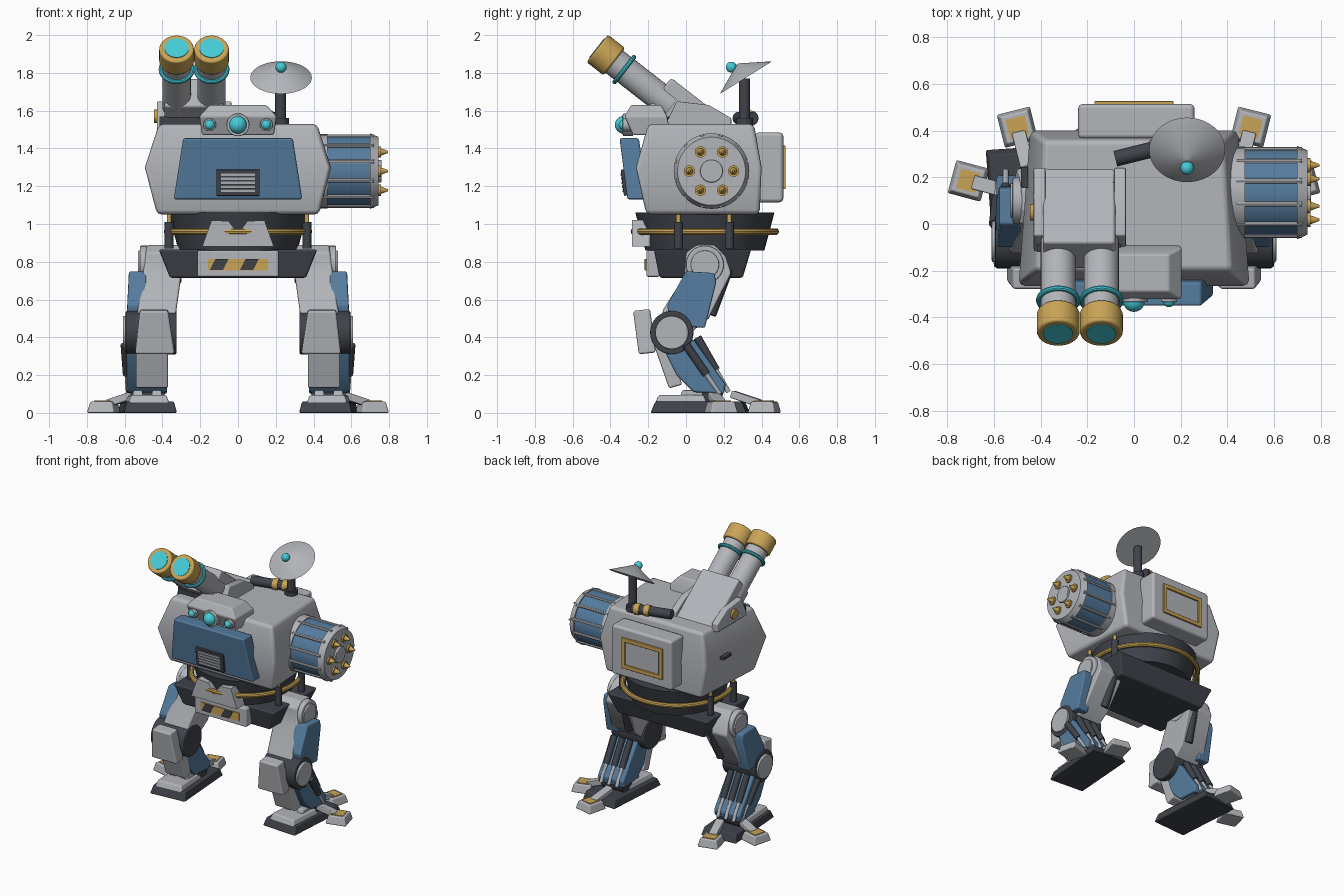
import bpy, bmesh, math
from mathutils import Vector, Matrix

cube = bpy.data.objects.get("Cube")
if cube:
    bpy.data.objects.remove(cube)


def material(name, rgb):
    m = bpy.data.materials.new(name)
    m.use_nodes = True
    m.diffuse_color = (*rgb, 1)
    node = next(n for n in m.node_tree.nodes if n.type == 'BSDF_PRINCIPLED')
    node.inputs["Base Color"].default_value = (*rgb, 1)
    return m


GREY = material("light grey armour", (0.45, 0.46, 0.49))
BLUE = material("steel blue", (0.09, 0.2, 0.34))
DARK = material("dark metal", (0.05, 0.055, 0.068))
GOLD = material("gold trim", (0.58, 0.37, 0.09))
TEAL = material("teal glow", (0.06, 0.6, 0.68))


def finish(name, bm, mat, mirror=False, bevel=0.0):
    """Turn a bmesh in world space into an object."""
    bmesh.ops.recalc_face_normals(bm, faces=bm.faces)
    me = bpy.data.meshes.new(name)
    bm.to_mesh(me)
    bm.free()
    me.materials.append(mat)
    for p in me.polygons:
        p.use_smooth = True
    me.set_sharp_from_angle(angle=math.radians(32))
    ob = bpy.data.objects.new(name, me)
    bpy.context.collection.objects.link(ob)
    if mirror:
        ob.modifiers.new("mirror", 'MIRROR').use_mirror_merge = False
    if bevel:
        b = ob.modifiers.new("bevel", 'BEVEL')
        b.width, b.segments, b.harden_normals = bevel, 2, True
    return ob


def loft(name, rings, mat, mirror=False, bevel=0.0):
    bm = bmesh.new()
    rows = [[bm.verts.new(p) for p in ring] for ring in rings]
    for a, b in zip(rows, rows[1:]):
        for i in range(len(a)):
            j = (i + 1) % len(a)
            bm.faces.new((a[i], a[j], b[j], b[i]))
    bm.faces.new(rows[0])
    bm.faces.new(rows[-1])
    return finish(name, bm, mat, mirror, bevel)


def rect(hx, y0, y1, z, back=1.0):
    return [(-hx, y0, z), (hx, y0, z), (hx * back, y1, z), (-hx * back, y1, z)]


def prism(name, pts, lo, hi, mat, axis='x', lean=0.0, mirror=False, bevel=0.0):
    """Extrude a side (y, z) or front (x, z) profile; lean pushes x outward lower down."""
    def place(p, d):
        return (d + lean * (0.8 - p[1]), p[0], p[1]) if axis == 'x' else (p[0], d, p[1])
    return loft(name, [[place(p, d) for p in pts] for d in (lo, hi)], mat, mirror, bevel)


def block(name, loc, size, mat, rx=0.0, rz=0.0, taper=1.0, mirror=False, bevel=0.0):
    bm = bmesh.new()
    bmesh.ops.create_cube(bm, size=1)
    for v in bm.verts:
        if v.co.z > 0:
            v.co.x *= taper
            v.co.y *= taper
    m = Matrix.Rotation(math.radians(rz), 4, 'Z') @ Matrix.Rotation(math.radians(rx), 4, 'X')
    bm.transform(Matrix.Translation(loc) @ m @ Matrix.Diagonal((*size, 1)))
    return finish(name, bm, mat, mirror, bevel)


def tube(name, p0, p1, r, mat, r2=None, mirror=False, bevel=0.0, n=32):
    a, b = Vector(p0), Vector(p1)
    bm = bmesh.new()
    bmesh.ops.create_cone(bm, cap_ends=True, segments=n, radius1=r,
                          radius2=r if r2 is None else r2, depth=(b - a).length)
    q = Vector((0, 0, 1)).rotation_difference(b - a).to_matrix().to_4x4()
    bm.transform(Matrix.Translation((a + b) / 2) @ q)
    return finish(name, bm, mat, mirror, bevel)


def ball(name, loc, r, mat):
    bm = bmesh.new()
    bmesh.ops.create_uvsphere(bm, u_segments=24, v_segments=12, radius=r)
    bm.transform(Matrix.Translation(loc))
    return finish(name, bm, mat)


def torus(name, loc, axis, major, minor, mat, n=48, k=10):
    q = Vector((0, 0, 1)).rotation_difference(Vector(axis))
    bm = bmesh.new()
    rows = []
    for i in range(n):
        a = math.tau * i / n
        row = []
        for j in range(k):
            t = math.tau * j / k
            r = major + minor * math.cos(t)
            p = Vector((r * math.cos(a), r * math.sin(a), minor * math.sin(t)))
            row.append(bm.verts.new(Vector(loc) + q @ p))
        rows.append(row)
    for i in range(n):
        a, b = rows[i], rows[(i + 1) % n]
        for j in range(k):
            bm.faces.new((a[j], b[j], b[(j + 1) % k], a[(j + 1) % k]))
    return finish(name, bm, mat)


# Hull and rear pack
loft("hull", [rect(.43, -.21, .39, 1.05, .92), rect(.495, -.265, .40, 1.3, .9),
              rect(.42, -.2, .36, 1.53, .92)], GREY, bevel=.025)
block("rear_pack", (.01, .44, 1.3), (.5, .15, .37), GREY, bevel=.02)
for s in (-1, 1):
    block("rear_frame_side", (.155 * s, .517, 1.3), (.03, .02, .22), GOLD, bevel=.005)
    block("rear_frame_bar", (0, .517, 1.3 + .1 * s), (.34, .02, .03), GOLD, bevel=.005)
block("side_slot", (-.47, .2, 1.32), (.03, .09, .02), DARK)

# Front visor with vent
loft("visor", [rect(.34, -.31, -.2, 1.13), rect(.29, -.352, -.25, 1.455)], BLUE, bevel=.012)
block("vent_frame", (0, -.322, 1.22), (.23, .03, .14), DARK, rx=7, bevel=.005)
for i in range(5):
    z = 1.178 + .021 * i
    block("vent_slat", (0, -.331 - .12 * (z - 1.22), z), (.18, .02, .014), GREY, rx=7)

# Sensor head
loft("head", [rect(.19, -.28, -.08, 1.47), rect(.205, -.325, -.1, 1.57),
              rect(.15, -.29, -.13, 1.63)], GREY, bevel=.01)
for x, r in ((-.15, .034), (0, .06), (.15, .034)):
    tube("eye_rim", (x, -.28, 1.525), (x, -.335, 1.525), r, GREY, bevel=.006)
    ball("eye", (x, -.33, 1.525), r * .78, TEAL)

# Twin launcher tilted upward
angle = math.radians(38)
aim = Vector((0, -math.cos(angle), math.sin(angle)))
block("launcher_box", (-.235, .06, 1.545), (.31, .5, .19), GREY, rx=-38, bevel=.015)
for x in (-.405, -.06):
    prism("launcher_bracket", [(-.12, 1.5), (.24, 1.5), (.24, 1.56), (.12, 1.63), (-.05, 1.65)],
          x - .025, x + .025, GREY, bevel=.008)
tube("launcher_bolt", (-.42, .05, 1.57), (-.445, .05, 1.57), .035, GOLD)
block("launcher_base", (-.235, .03, 1.54), (.36, .3, .06), DARK)
for x in (-.325, -.14):
    tip = Vector((x, -.47, 1.93))
    tube("barrel", tip - aim * .5, tip - aim * .08, .075, GREY)
    tube("muzzle", tip - aim * .115, tip, .092, GOLD, bevel=.012)
    tube("muzzle_lens", tip - aim * .01, tip + aim * .004, .064, TEAL)
    torus("barrel_ring", tip - aim * .182, aim, .083, .012, TEAL)

# Dish antenna
tube("mast", (.225, .31, 1.5), (.225, .31, 1.77), .03, DARK)
tube("mast_foot", (.225, .31, 1.51), (.225, .31, 1.56), .045, DARK)
up = Vector((0, -.53, .85)).normalized()
rim = Vector((.228, .318, 1.775))
tube("dish", rim, rim + up * .085, .163, GREY, r2=.006, n=40)
ball("dish_tip", (.228, .24, 1.83), .029, TEAL)

# Roof canister with bands
c0, c1 = Vector((-.08, .28, 1.56)), Vector((.2, .35, 1.56))
tube("canister", c0, c1, .034, DARK)
for t in (.55, .8):
    tube("canister_band", c0.lerp(c1, t), c0.lerp(c1, t + .13), .04, GOLD)

# Rotary drum on the left flank
cy, cz = .135, 1.28
tube("drum", (.38, cy, cz), (.71, cy, cz), .19, BLUE, n=48)
tube("drum_cap", (.70, cy, cz), (.745, cy, cz), .2, GREY, r2=.18, n=48)
tube("drum_collar", (.38, cy, cz), (.475, cy, cz), .197, GREY, n=48)
tube("drum_hub", (.74, cy, cz), (.76, cy, cz), .06, GREY, bevel=.006)
for i in range(12):
    a = math.tau * (i + .5) / 12
    y, z = cy + .19 * math.cos(a), cz + .19 * math.sin(a)
    tube("drum_rib", (.44, y, z), (.72, y, z), .011, GREY, n=8)
for i in range(6):
    a = math.tau * i / 6
    y, z = cy + .117 * math.cos(a), cz + .117 * math.sin(a)
    tube("spike_base", (.74, y, z), (.757, y, z), .03, GOLD, n=20)
    tube("spike", (.755, y, z), (.795, y, z), .02, GOLD, r2=.005, n=16)

# Waist turntable, rail and pins
tube("waist", (0, .1, .86), (0, .1, 1.06), .315, DARK, r2=.368, n=48)
torus("waist_rail", (0, .1, .96), (0, 0, 1), .375, .018, GOLD)
for y in (-.04, .23):
    tube("rail_pin", (.365, y, .87), (.365, y, 1.01), .024, DARK, mirror=True)
    tube("rail_pin_tip", (.365, y, 1.01), (.365, y, 1.1), .012, GOLD, mirror=True)
prism("waist_guard", [(0, .88), (.19, .88), (.14, 1.02), (.05, 1.015), (0, .95)],
      -.285, -.19, GREY, 'y', mirror=True)

# Pelvis and hazard plate
loft("pelvis", [rect(.36, -.14, .3, .715), rect(.42, -.17, .345, .865)], DARK, bevel=.012)
block("pelvis_plate", (0, -.175, .79), (.43, .07, .14), GREY, bevel=.01)
block("hazard_strip", (0, -.212, .785), (.32, .009, .06), GOLD)
for x in (-.1, .06):
    prism("hazard_stripe", [(x - .05, .756), (x + .02, .756), (x + .05, .814), (x - .02, .814)],
          -.22, -.21, DARK, 'y')

# Thighs
leg = dict(mirror=True)
prism("thigh", [(.0, .85), (.06, .89), (.15, .89), (.21, .83), (.24, .74), (.12, .5), (-.02, .39),
                (-.15, .42), (-.12, .55), (-.01, .72)], .29, .495, GREY, lean=.14, bevel=.012, **leg)
tube("hip_disc", (.3, .1, .785), (.52, .1, .785), .1, GREY, bevel=.008, **leg)
tube("hip_cap", (.51, .1, .785), (.53, .1, .785), .075, GREY, bevel=.006, **leg)
prism("thigh_plate", [(.0, .75), (.15, .74), (.16, .69), (.1, .45), (-.08, .46), (-.1, .57)],
      .48, .575, BLUE, lean=.05, bevel=.01, **leg)
tube("thigh_damper", (.36, .22, .76), (.38, .13, .52), .03, DARK, **leg)

# Knees and shins
tube("knee", (.325, -.075, .425), (.595, -.075, .425), .115, DARK, bevel=.008, **leg)
tube("knee_cap", (.59, -.075, .425), (.61, -.075, .425), .088, GREY, bevel=.006, **leg)
loft("knee_pad", [[(.335, -.25, .31), (.545, -.25, .31), (.545, -.16, .32), (.335, -.16, .32)],
                  [(.37, -.28, .54), (.52, -.28, .54), (.52, -.19, .55), (.37, -.19, .55)]],
     GREY, bevel=.012, **leg)
prism("shin_plate", [(-.17, .36), (-.1, .38), (-.02, .15), (-.09, .13)], .37, .54, GREY,
      bevel=.01, **leg)
prism("calf", [(-.13, .36), (.04, .39), (.21, .15), (.2, .1), (.04, .11), (-.05, .2)],
      .375, .59, BLUE, bevel=.012, **leg)
for x in (.42, .485, .55, .6):
    top, low = Vector((x, .06, .4)), Vector((x, .225, .11))
    if x == .6:
        top, low = Vector((x, .0, .36)), Vector((x - .02, .18, .1))
    tube("piston_sleeve", top, top.lerp(low, .6), .022, DARK, n=16, **leg)
    tube("piston_rod", top.lerp(low, .55), low, .013, GREY, n=12, **leg)

# Feet and splayed toes
tube("ankle", (.39, .14, .1), (.57, .14, .1), .055, DARK, **leg)
block("sole", (.48, .075, .03), (.28, .51, .06), DARK, rz=-4, taper=.9, bevel=.008, **leg)
block("instep", (.48, -.02, .07), (.22, .28, .05), GREY, rz=-4, taper=.85, bevel=.01, **leg)
for x in (.43, .53):
    block("foot_lug", (x, .04, .095), (.06, .15, .05), GREY, taper=.8, bevel=.008, **leg)
for x, y, turn in ((.71, .185, -75), (.5, .415, -14)):
    pad = Vector((x, y, .03))
    d = Vector((-math.sin(math.radians(turn)), math.cos(math.radians(turn)), 0))
    block("toe_pad", pad, (.15, .15, .06), GREY, rz=turn, taper=.8, bevel=.008, **leg)
    block("toe_inset", pad + Vector((0, 0, .031)), (.085, .085, .008), GOLD, rz=turn, **leg)
    block("toe_link", pad - d * .1 + Vector((0, 0, .045)), (.06, .16, .04), GREY,
          rx=-18, rz=turn, bevel=.006, **leg)
